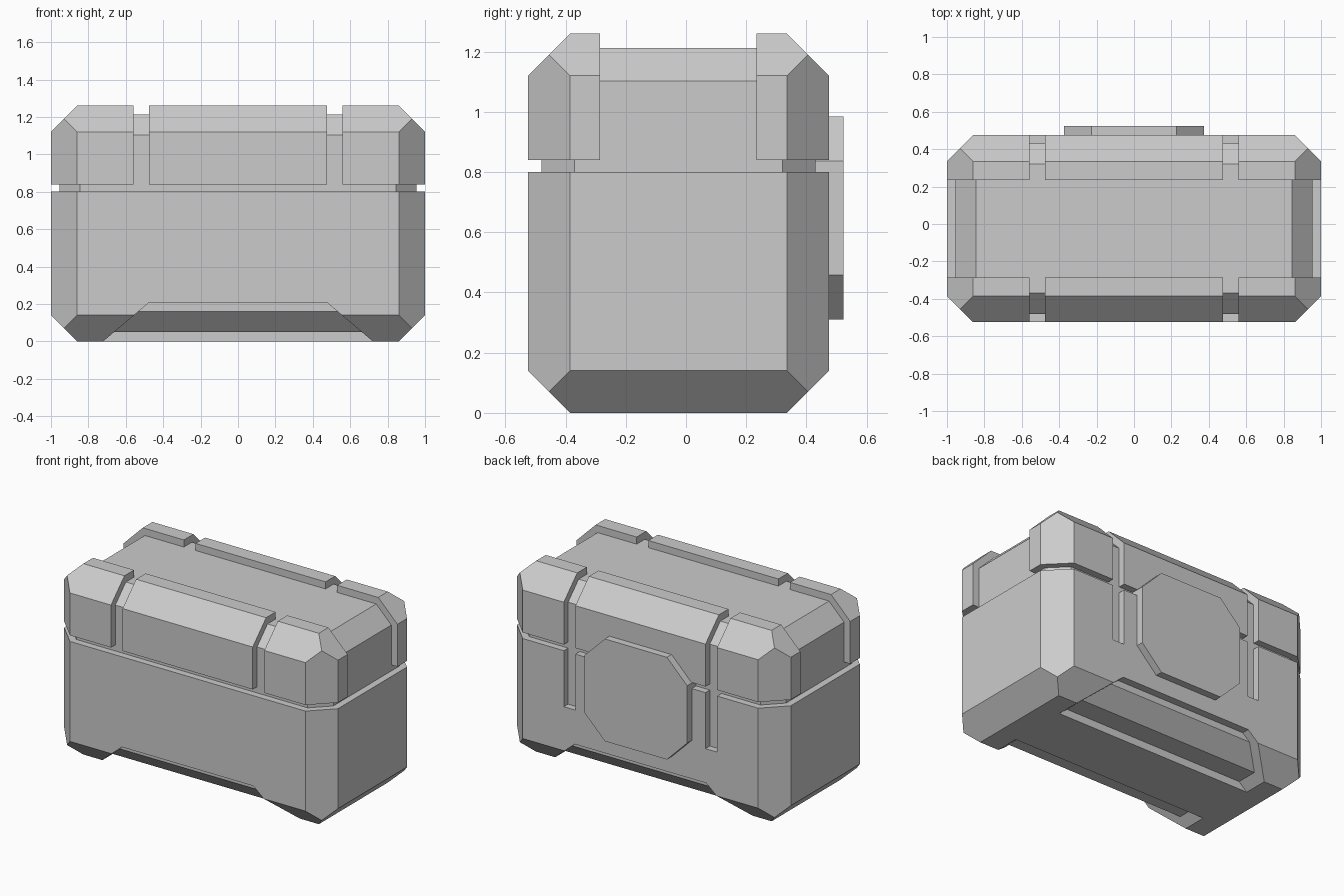
import bpy, bmesh

if "Cube" in bpy.data.objects:
    bpy.data.objects.remove(bpy.data.objects["Cube"])

YC = -0.025          # centre line of the case in y


def add_hull(name, pts):
    """Convex solid around the points, flats merged into single faces."""
    bm = bmesh.new()
    for p in pts:
        bm.verts.new(p)
    bmesh.ops.convex_hull(bm, input=bm.verts[:])
    bmesh.ops.dissolve_limit(bm, angle_limit=0.01, verts=bm.verts[:], edges=bm.edges[:])
    bmesh.ops.recalc_face_normals(bm, faces=bm.faces[:])
    me = bpy.data.meshes.new(name)
    bm.to_mesh(me)
    bm.free()
    ob = bpy.data.objects.new(name, me)
    bpy.context.collection.objects.link(ob)
    return ob


def chamfer_box(name, hx, hy, z_flat, z_end, c):
    """Box with mitred chamfers on the uprights and around the z_end face."""
    s = 1 if z_flat > z_end else -1
    pts = []
    for sx in (-1, 1):
        for sy in (-1, 1):
            for dx, dy, z in ((0, c, z_flat), (c, 0, z_flat),
                              (0, c, z_end + s * c), (c, 0, z_end + s * c),
                              (c / 2, c / 2, z_end + s * c / 2), (c, c, z_end)):
                pts.append((sx * (hx - dx), YC + sy * (hy - dy), z))
    return add_hull(name, pts)


def prism_y(name, outline, y0, y1):
    """Outline in x, z extruded between two y values."""
    return add_hull(name, [(x, y, z) for x, z in outline for y in (y0, y1)])


def box(name, x0, x1, y0, y1, z0, z1):
    return prism_y(name, [(x0, z0), (x1, z0), (x1, z1), (x0, z1)], y0, y1)


def cut(ob, cutter):
    """Subtract the cutter and remove it."""
    cutter.hide_render = True
    m = ob.modifiers.new("cut", 'BOOLEAN')
    m.operation, m.solver, m.object = 'DIFFERENCE', 'EXACT', cutter
    dg = bpy.context.evaluated_depsgraph_get()
    me = bpy.data.meshes.new_from_object(ob.evaluated_get(dg))
    ob.modifiers.clear()
    ob.data = me
    bpy.data.objects.remove(cutter)


# Lower body with foot notches front and back
body = chamfer_box("case_body", 1.0, 0.5, 0.80, 0.0, 0.14)
notch = [(-0.48, 0.204), (0.48, 0.204), (0.78, -0.05), (-0.78, -0.05)]
for s in (-1, 1):
    cut(body, prism_y("notch_cutter", notch, YC + s * 0.2, YC + s * 0.7))

# Hinge slots in the back of the body
for s in (-1, 1):
    cut(body, box("slot_cutter", s * 0.475, s * 0.56, 0.43, 0.6, 0.43, 0.9))

# Recessed underside seen inside the notches
hy, c = 0.45, 0.11
add_hull("notch_core", [(x, YC + s * y, z) for x in (-0.74, 0.74) for s in (-1, 1)
                        for y, z in ((hy, 0.3), (hy, 0.05 + c), (hy - c, 0.05))])

# Inner lid
chamfer_box("lid_core", 0.955, 0.455, 0.79, 1.213, 0.11)

# Outer lid armour, split along the top and by two grooves
armour = chamfer_box("lid_armour", 1.0, 0.5, 0.84, 1.26, 0.14)
cut(armour, box("top_cutter", -1.2, 1.2, YC - 0.26, YC + 0.26, 0.5, 1.5))
for s in (-1, 1):
    cut(armour, box("groove_cutter", s * 0.475, s * 0.56, -1, 1, 0.5, 1.5))

# Octagonal latch plate on the back
px, z0, z1, k = 0.375, 0.31, 0.985, 0.148
plate = [(s * x, z) for s in (-1, 1) for x, z in
         ((px, z0 + k), (px - k, z0), (px, z1 - k), (px - k, z1))]
prism_y("latch_plate", plate, 0.42, 0.523)
